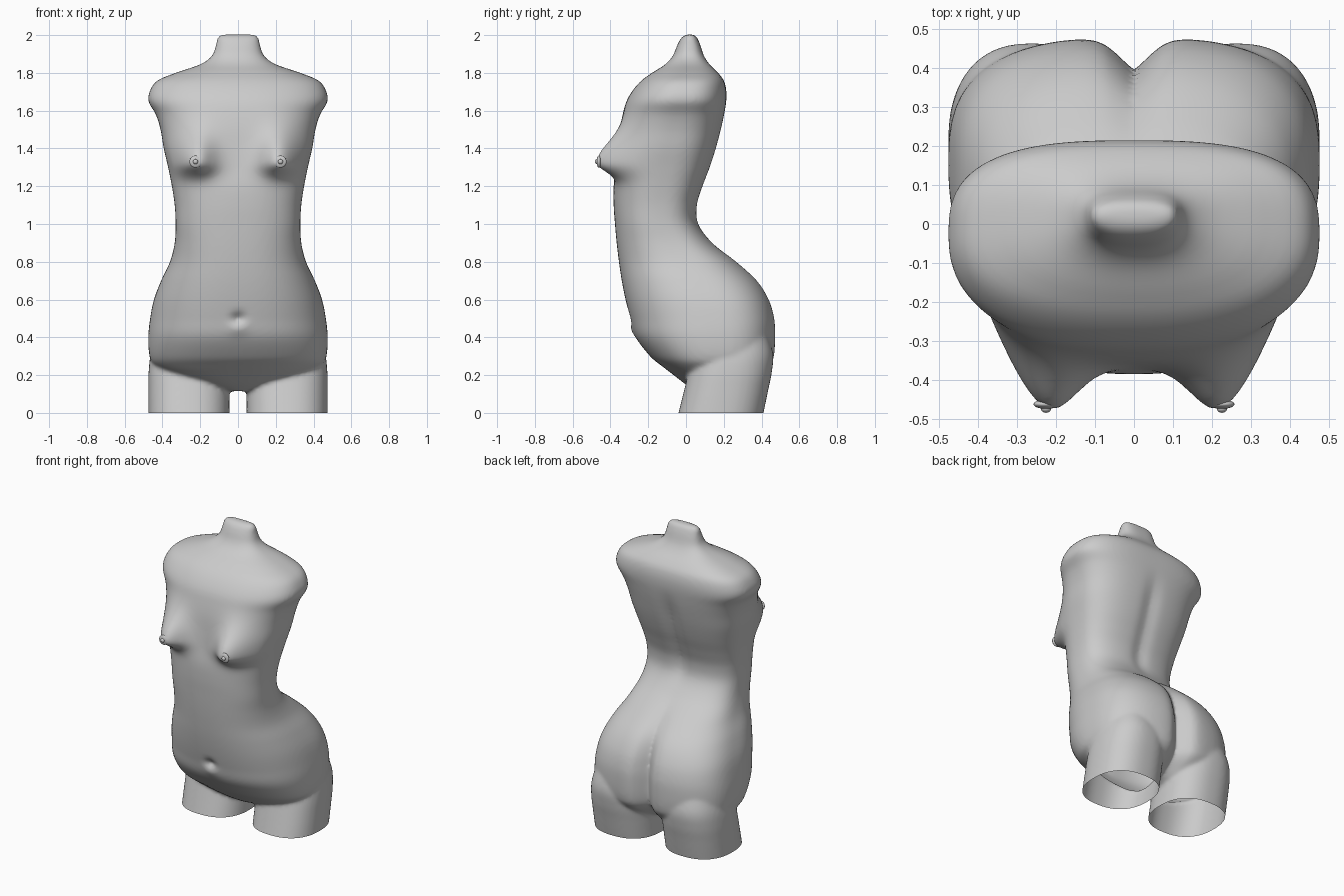
import bpy, bmesh
from math import sin, cos, pi, exp

if "Cube" in bpy.data.objects:
    bpy.data.objects.remove(bpy.data.objects["Cube"])


def catmull(rows, steps):
    """Smoothly resample a list of key rows."""
    out = []
    for i in range(len(rows) - 1):
        p0, p1 = rows[max(i - 1, 0)], rows[i]
        p2, p3 = rows[i + 1], rows[min(i + 2, len(rows) - 1)]
        for k in range(steps):
            t = k / steps
            out.append([0.5 * (2 * b + (c - a) * t + (2 * a - 5 * b + 4 * c - d) * t * t
                               + (3 * b - a - 3 * c + d) * t ** 3)
                        for a, b, c, d in zip(p0, p1, p2, p3)])
    out.append(list(rows[-1]))
    return out


def power(v, n):
    return (abs(v) ** (2 / n)) * (1 if v >= 0 else -1)


def loft(bm, rows, cx=0.0, nf=2.4, nb=2.8, sides=160, steps=8, shape=None):
    """Closed loft; row = z, half width, front y, back y, y of the widest point."""
    rings = []
    for z, hx, yf, yb, ym in catmull(rows, steps):
        ring = []
        for k in range(sides):
            a = 2 * pi * k / sides
            back = sin(a) >= 0
            n = nb if back else nf
            x = hx * power(cos(a), n)
            y = ym + (yb - ym if back else ym - yf) * power(sin(a), n)
            if shape:
                y += shape(x, z, sin(a))
            ring.append(bm.verts.new((cx + x, y, z)))
        rings.append(ring)
    for r, s in zip(rings, rings[1:]):
        for k in range(sides):
            j = (k + 1) % sides
            bm.faces.new((r[k], r[j], s[j], s[k]))
    bm.faces.new(rings[0][::-1])
    bm.faces.new(rings[-1])


def ramp(v, a, b):
    t = min(max((v - a) / (b - a), 0), 1)
    return t * t * (3 - 2 * t)


def relief(x, z, s):
    """Breasts and navel on the front, cleft and spine groove on the back."""
    if s < 0:
        dx, dz = abs(x) - 0.222, z - 1.325
        sx = 0.10 if dx < 0 else 0.12
        sz = 0.15 if dz > 0 else 0.068
        bust = 0.14 * exp(-(abs(dx / sx) ** 2.0 + abs(dz / sz) ** 2.0))
        navel = 0.035 * exp(-(x / 0.03) ** 2 - ((z - 0.5) / 0.028) ** 2)
        rim = 0.012 * exp(-(x / 0.05) ** 2 - ((z - 0.45) / 0.04) ** 2)
        return (navel - bust - rim) * min(1, -s * 2.5)
    cleft = 0.085 * exp(-(abs(x) / 0.055) ** 1.6) * (1 - ramp(z, 0.5, 0.95))
    spine = 0.018 * exp(-(x / 0.05) ** 2) * ramp(z, 0.9, 1.1) * (1 - ramp(z, 1.4, 1.65))
    return -(cleft + spine) * min(1, s * 2.5)


TORSO = [
    (0.115, 0.05, 0.06, 0.22, 0.14), (0.15, 0.20, 0.00, 0.33, 0.15),
    (0.20, 0.36, -0.065, 0.40, 0.16), (0.25, 0.44, -0.13, 0.45, 0.16),
    (0.30, 0.468, -0.19, 0.47, 0.16), (0.40, 0.475, -0.265, 0.477, 0.15),
    (0.50, 0.465, -0.295, 0.472, 0.14), (0.60, 0.445, -0.32, 0.443, 0.11),
    (0.70, 0.407, -0.34, 0.38, 0.05), (0.80, 0.36, -0.355, 0.27, -0.03),
    (0.90, 0.335, -0.367, 0.14, -0.10), (1.00, 0.33, -0.376, 0.067, -0.14),
    (1.10, 0.335, -0.383, 0.06, -0.14), (1.20, 0.35, -0.383, 0.09, -0.13),
    (1.30, 0.37, -0.37, 0.128, -0.11), (1.40, 0.393, -0.36, 0.16, -0.09),
    (1.50, 0.41, -0.35, 0.186, -0.07), (1.58, 0.435, -0.335, 0.203, -0.05),
    (1.65, 0.474, -0.315, 0.213, -0.03), (1.71, 0.464, -0.28, 0.213, -0.02),
    (1.76, 0.425, -0.235, 0.20, -0.01), (1.80, 0.33, -0.18, 0.17, 0.0),
    (1.845, 0.20, -0.11, 0.125, 0.01), (1.89, 0.138, -0.07, 0.095, 0.015),
    (1.95, 0.116, -0.045, 0.075, 0.02), (1.985, 0.108, -0.025, 0.06, 0.02),
    (2.003, 0.092, 0.0, 0.045, 0.02)]
LEG = [
    (-0.06, 0.215, -0.055, 0.395, 0.175), (0.0, 0.215, -0.04, 0.41, 0.185),
    (0.12, 0.215, -0.01, 0.435, 0.205), (0.22, 0.213, 0.015, 0.455, 0.22),
    (0.32, 0.20, 0.04, 0.46, 0.23), (0.45, 0.16, 0.06, 0.42, 0.23)]

# Torso and both thighs, fused into one skin
bm = bmesh.new()
loft(bm, TORSO, shape=relief)
for side in (-1, 1):
    loft(bm, LEG, cx=side * 0.26, nf=2.4, nb=2.4, sides=80)
mesh = bpy.data.meshes.new("torso")
bm.to_mesh(mesh)
bm.free()
body = bpy.data.objects.new("torso", mesh)
bpy.context.collection.objects.link(body)
skin = body.modifiers.new("fuse", 'REMESH')
skin.mode = 'VOXEL'
skin.voxel_size = 0.012
soft = body.modifiers.new("soften", 'SMOOTH')
soft.factor = 0.5
soft.iterations = 6
bpy.context.view_layer.objects.active = body
body.select_set(True)
for name in ("fuse", "soften"):
    bpy.ops.object.modifier_apply(modifier=name)

# Cut the thighs open at the ground
bm = bmesh.new()
bm.from_mesh(body.data)
bmesh.ops.bisect_plane(bm, geom=bm.verts[:] + bm.edges[:] + bm.faces[:],
                       plane_co=(0, 0, 0), plane_no=(0, 0, 1), clear_inner=True)
bm.to_mesh(body.data)
bm.free()
body.data.shade_smooth()

# Nipples: a low disc with a small bud, mirrored
for side, label in ((-1, "right"), (1, "left")):
    for part, y, r, depth in (("areola", -0.461, 0.032, 0.012), ("nipple", -0.472, 0.013, 0.011)):
        bpy.ops.mesh.primitive_uv_sphere_add(segments=24, ring_count=12,
                                             location=(side * 0.225, y, 1.33))
        ob = bpy.context.object
        ob.name = f"{label}_{part}"
        ob.scale = (r, depth, r)
        bpy.ops.object.shade_smooth()
